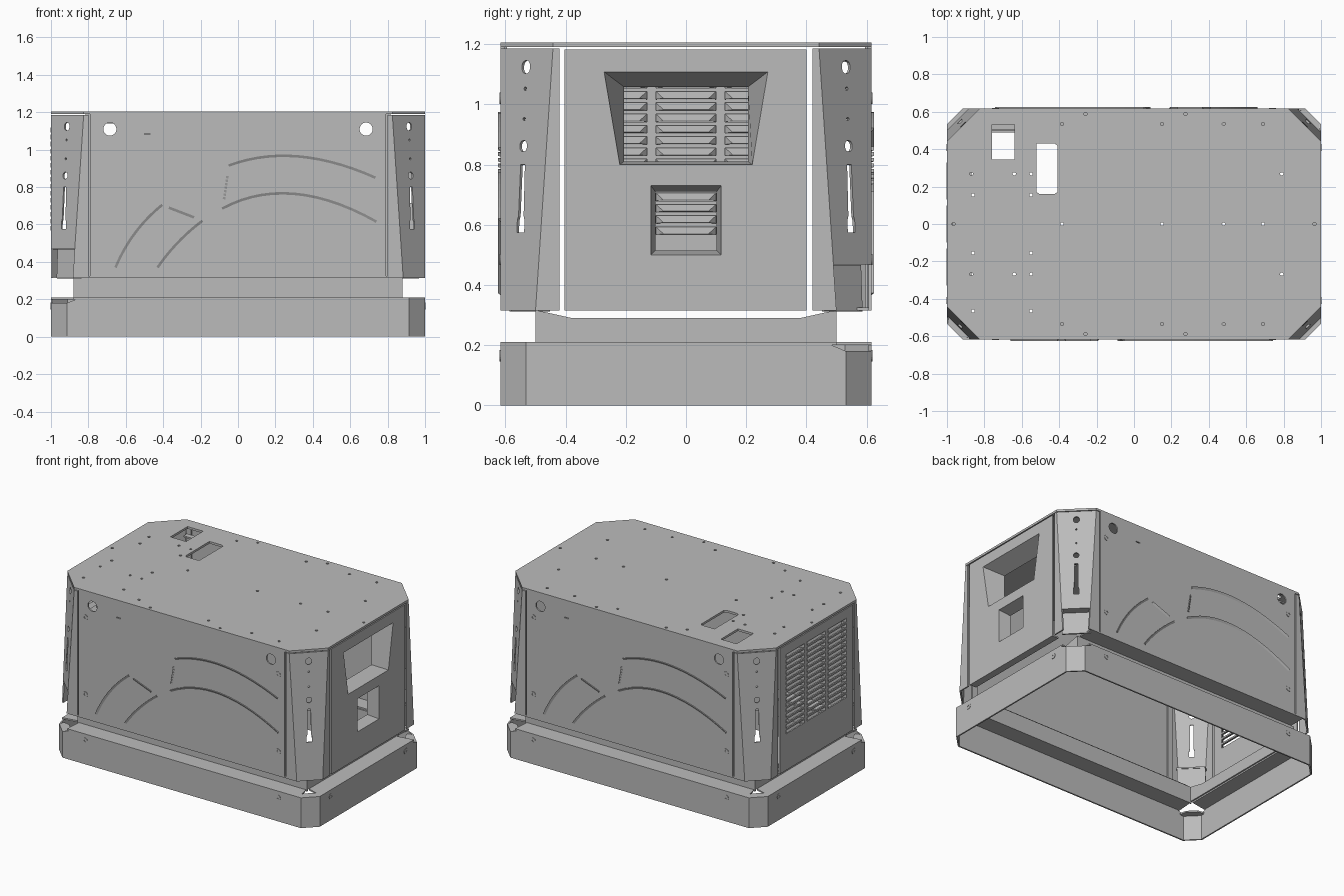
import bpy, bmesh, math
from mathutils import Matrix, Vector

if "Cube" in bpy.data.objects:
    bpy.data.objects.remove(bpy.data.objects["Cube"])

grey = bpy.data.materials.new("sheet metal grey")
grey.use_nodes = True
colour = (0.5, 0.5, 0.5, 1)
grey.diffuse_color = colour
grey.node_tree.nodes["Principled BSDF"].inputs["Base Color"].default_value = colour

Y = 0.617          # half depth
LOW, HIGH = 0.315, 1.186   # housing wall heights
RIM = 0.21         # top of the base
T = 0.01           # sheet thickness


def add(name, mesh):
    mesh.materials.clear()
    mesh.materials.append(grey)
    ob = bpy.data.objects.new(name, mesh)
    bpy.context.collection.objects.link(ob)
    return ob


def frame(u, v, origin):
    u, v = Vector(u).normalized(), Vector(v).normalized()
    m = Matrix((u, v, u.cross(v))).transposed().to_4x4()
    m.translation = origin
    return m


def plate(name, outline, m, holes=(), t=T):
    """Flat sheet with holes; its outer face lies on the frame's plane."""
    cu = bpy.data.curves.new(name, 'CURVE')
    cu.dimensions, cu.fill_mode, cu.extrude = '2D', 'BOTH', t / 2
    for ring in (outline, *holes):
        sp = cu.splines.new('POLY')
        sp.points.add(len(ring) - 1)
        for p, (a, b) in zip(sp.points, ring):
            p.co = (a, b, 0, 1)
        sp.use_cyclic_u = True
    tmp = bpy.data.objects.new(name + "_outline", cu)
    bpy.context.collection.objects.link(tmp)
    dg = bpy.context.evaluated_depsgraph_get()
    mesh = bpy.data.meshes.new_from_object(tmp.evaluated_get(dg))
    bpy.data.objects.remove(tmp)
    mesh.transform(m @ Matrix.Translation((0, 0, -t / 2)))
    bm = bmesh.new()
    bm.from_mesh(mesh)
    bmesh.ops.remove_doubles(bm, verts=bm.verts, dist=1e-5)
    bmesh.ops.recalc_face_normals(bm, faces=bm.faces)
    for f in bm.faces:
        f.smooth = False
    bm.to_mesh(mesh)
    bm.free()
    mesh.name = name
    return add(name, mesh)


def sheet(name, verts, faces, thickness=0):
    mesh = bpy.data.meshes.new(name)
    mesh.from_pydata(verts, [], faces)
    ob = add(name, mesh)
    if thickness:
        ob.modifiers.new("Thickness", 'SOLIDIFY').thickness = thickness
    return ob


def rect(x0, x1, y0, y1):
    return [(x0, y0), (x1, y0), (x1, y1), (x0, y1)]


def slot(cx, cy, w, h=None, n=16):
    """Upright rounded slot, or a circle when no height is given."""
    r, s = w / 2, max((h or w) - w, 0) / 2
    angles = [2 * math.pi * (i + 0.5) / n for i in range(n)]
    return [(cx + r * math.cos(a), cy + r * math.sin(a) + math.copysign(s, math.sin(a)))
            for a in angles]


def arc(a, b, c, n=14):
    """Smooth path through three points."""
    a, b, c = Vector(a), Vector(b), Vector(c)
    k = 2 * b - (a + c) / 2
    return [a * (1 - t) ** 2 + k * 2 * t * (1 - t) + c * t * t for t in (i / n for i in range(n + 1))]


def rib(name, path, m, w=0.014, out=0.008):
    """Pressed lip along a path, its slope turned to the path's right."""
    verts, faces = [], []
    for i, p in enumerate(path):
        d = (path[min(i + 1, len(path) - 1)] - path[max(i - 1, 0)]).normalized()
        side = Vector((d.y, -d.x)) * w / 2
        lo, hi = p + side, p - side
        verts += [m @ Vector((*lo, 0)), m @ Vector((*hi, out)), m @ Vector((*hi, 0))]
    for i in range(0, len(verts) - 3, 3):
        faces += [(i, i + 3, i + 4, i + 1), (i + 1, i + 4, i + 5, i + 2)]
    end = len(verts) - 3
    faces += [(0, 1, 2), (end, end + 2, end + 1)]
    sheet(name, verts, faces)


def bolt(name, x, z, m):
    plate(name, slot(x, z, 0.038), m @ Matrix.Translation((0, 0, 0.003)), [slot(x, z, 0.015, n=8)], 0.006)


def duct(name, outer, inner, depth, m):
    n = len(outer)
    verts = [m @ Vector((*p, 0)) for p in outer] + [m @ Vector((*p, -depth)) for p in inner]
    sheet(name, verts, [(i, (i + 1) % n, n + (i + 1) % n, n + i) for i in range(n)], 0.005)


def flat(z):
    return frame((1, 0, 0), (0, 1, 0), (0, 0, z))


turns = (("front", "right", Matrix()), ("back", "left", Matrix.Rotation(math.pi, 4, 'Z')))
V = Vector
V2 = lambda *p: V(p)

for long_side, short_side, turn in turns:
    # Long wall with sight holes, pressed lips and bolts
    wall = turn @ frame((1, 0, 0), (0, 0, 1), (0, -Y, 0))
    plate(long_side + "_panel", rect(-0.79, 0.79, LOW, 1.19), wall,
          [slot(-0.685, 1.11, 0.07, n=28), slot(0.685, 1.11, 0.07, n=28), rect(-0.5, -0.47, 1.08, 1.086)])
    for s in (-1, 1):
        plate(long_side + "_channel", rect(s * 0.795 - 0.02, s * 0.795 + 0.02, LOW, 1.19),
              wall @ Matrix.Translation((0, 0, -0.013)))
        for z in (1.02, 0.485, 0.165):
            bolt(long_side + "_bolt", s * 0.74, z, wall)
    paths = [arc((-0.05, 0.915), (0.32, 0.964), (0.735, 0.85)),
             arc((-0.085, 0.685), (0.3, 0.764), (0.74, 0.615)),
             arc((-0.655, 0.37), (-0.55, 0.555), (-0.405, 0.705)),
             arc((-0.43, 0.37), (-0.32, 0.505), (-0.19, 0.62)),
             [V2(-0.37, 0.69), V2(-0.235, 0.638)]]
    top, low = V2(-0.055, 0.865), V2(-0.075, 0.735)
    paths += [[low.lerp(top, i / 7), low.lerp(top, (i + 0.65) / 7)] for i in range(7)]
    for p in paths:
        rib(long_side + "_pressed_lip", p, wall)
    plate(long_side + "_bottom_flange", rect(-0.86, 0.86, -Y, -0.5), turn @ flat(LOW + T))

    # Base: skirt, top flange and upstand
    plate(long_side + "_skirt", [(-0.915, 0), (0.915, 0), (0.915, RIM), (-0.84, RIM), (-0.915, 0.18)], wall)
    plate(long_side + "_base_flange", [(-0.88, -Y), (0.9, -Y), (0.87, -0.5), (-0.87, -0.5)], turn @ flat(RIM))
    plate(long_side + "_upstand", rect(-0.88, 0.88, RIM - T, LOW), wall @ Matrix.Translation((0, 0, 0.5 - Y)))

    end = turn @ frame((0, 1, 0), (0, 0, 1), (1, 0, 0))
    plate(short_side + "_skirt", [(-0.532, 0), (0.532, 0), (0.532, 0.18), (0.46, RIM), (-0.532, RIM)], end)
    plate(short_side + "_base_flange", [(0.88, -0.48), (1, -0.515), (1, 0.5), (0.88, 0.48)], turn @ flat(RIM))
    plate(short_side + "_upstand",
          [(-0.5, RIM), (0.5, RIM), (0.5, LOW), (0.47, 0.31), (0.38, 0.29), (-0.38, 0.29), (-0.47, 0.31), (-0.5, LOW)],
          end @ Matrix.Translation((0, 0, -0.12)))
    plate(short_side + "_bottom_flange", rect(0.95, 1, -0.4, 0.4), turn @ flat(LOW + T))
    for y in (-0.41, 0.41):
        bolt(short_side + "_bolt", y, 0.165, end)

# Right end wall with two tapered air ducts
end = frame((0, 1, 0), (0, 0, 1), (1, 0, 0))
big = [(-0.22, 0.8), (0.22, 0.8), (0.272, 1.108), (-0.272, 1.108)]
small = rect(-0.117, 0.117, 0.5, 0.73)
end_outline = rect(-0.404, 0.4, LOW, 1.183)
plate("right_panel", end_outline, end, [big, small])
duct("inlet_duct", big, rect(-0.206, 0.206, 0.81, 1.058), 0.12, end)
duct("square_duct", small, rect(-0.102, 0.102, 0.515, 0.71), 0.08, end)

# Left end wall with three columns of louvres
end = turns[1][2] @ end
cells = [(y, 0.58 + 0.0375 * i) for y in (-0.23, 0, 0.23) for i in range(15)]
plate("left_panel", [(-a, b) for a, b in end_outline], end, [rect(y - 0.1, y + 0.1, z - 0.013, z + 0.013) for y, z in cells])
for y, z in cells:
    shape = [(y - 0.1, z + 0.013, 0), (y + 0.1, z + 0.013, 0), (y + 0.075, z - 0.01, -0.03),
             (y - 0.075, z - 0.01, -0.03), (y - 0.1, z - 0.013, 0), (y + 0.1, z - 0.013, 0)]
    sheet("louvre", [end @ V(p) for p in shape], [(0, 1, 2, 3), (0, 3, 4), (1, 5, 2)], 0.003)

# Corner posts and base corners
WIDE, NARROW = 0.175, 0.117     # corner cut at the top and bottom of a post
mid = lambda c, z: V((1 - c / 2, c / 2 - Y, z))
up = (mid(WIDE, HIGH) - mid(NARROW, LOW)).normalized()
diagonal = frame((1, 1, 0), up, mid(NARROW, LOW) - up * LOW)
half = lambda z: (NARROW + (WIDE - NARROW) * (z - LOW) / (HIGH - LOW)) / math.sqrt(2)
keyhole = [(-0.01, 0.8), (-0.012, 0.63), (-0.017, 0.615), (-0.017, 0.575),
           (0.017, 0.575), (0.017, 0.615), (0.012, 0.63), (0.01, 0.8)]
post_holes = [slot(0, 1.125, 0.038, 0.045), slot(0, 1.053, 0.012, n=8), slot(0, 0.952, 0.012, n=8),
              slot(0, 0.862, 0.034, 0.038), keyhole]
for sx in (1, -1):
    for sy in (1, -1):
        m = Matrix.Diagonal((sx, sy, 1, 1))
        notched = sx * sy < 0
        z0 = 0.468 if notched else LOW
        name = ("right" if sx > 0 else "left") + ("_front" if sy > 0 else "_back")
        plate(name + "_post", [(-half(z0), z0), (half(z0), z0), (half(HIGH), HIGH), (-half(HIGH), HIGH)],
              m @ diagonal, post_holes)
        plate(name + "_post_long_flange", [(0.8, LOW), (1 - NARROW, LOW), (1 - WIDE, HIGH), (0.8, HIGH)],
              m @ frame((1, 0, 0), (0, 0, 1), (0, -Y, 0)))
        plate(name + "_post_end_flange", [(NARROW - Y, LOW), (-0.42, LOW), (-0.42, HIGH), (WIDE - Y, HIGH)],
              m @ frame((0, 1, 0), (0, 0, 1), (1, 0, 0)))
        if notched:
            plate(name + "_pocket_wall", rect(-0.09, 0.09, LOW, z0), m @ diagonal @ Matrix.Translation((0, 0, -0.05)))
            plate(name + "_pocket_roof", [(0.87, -Y), (1, 0.13 - Y), (0.96, 0.17 - Y), (0.83, 0.04 - Y)], m @ flat(z0 + T))
        # Cut corner of the base and its top tab
        top = 0.18 if notched else RIM
        plate(name + "_base_corner", rect(-0.06, 0.06, 0, top), m @ frame((1, 1, 0), (0, 0, 1), mid(0.085, 0)))
        plate(name + "_base_tab", [(0.915, -Y), (1, 0.085 - Y), (0.985, 0.12 - Y), (0.94, 0.11 - Y), (0.89, 0.06 - Y),
                                   (0.88, 0.015 - Y)], m @ flat(top))

# Roof with service openings and fixing holes
quarter = [(1, Y - WIDE), (1 - WIDE, Y)]
octagon = quarter + [(-x, y) for x, y in quarter[::-1]]
octagon += [(-x, -y) for x, y in octagon]
hatch = [(-0.52, 0.17), (-0.505, 0.16), (-0.425, 0.16), (-0.41, 0.17), (-0.41, 0.42), (-0.425, 0.43), (-0.52, 0.43)]
spots = [(x, y) for x in (-0.87, -0.64, -0.55, 0.79) for y in (-0.268, 0.268)]
spots += [(x, y) for x in (-0.385, 0.15, 0.48, 0.69) for y in (-0.535, 0, 0.535)]
spots += [(x, y) for x in (-0.86, -0.55) for y in (-0.465, -0.155, 0.155)]
spots += [(x, y) for x in (-0.26, 0.275) for y in (-0.588, 0.588)] + [(-0.965, 0), (0.965, 0)]
plate("roof", octagon, flat(1.205), [rect(-0.76, -0.64, 0.345, 0.532), hatch] + [slot(x, y, 0.018, n=8) for x, y in spots], 0.015)
plate("roof_hatch_lip", rect(-0.77, -0.63, 0.502, 0.54), flat(1.15))
